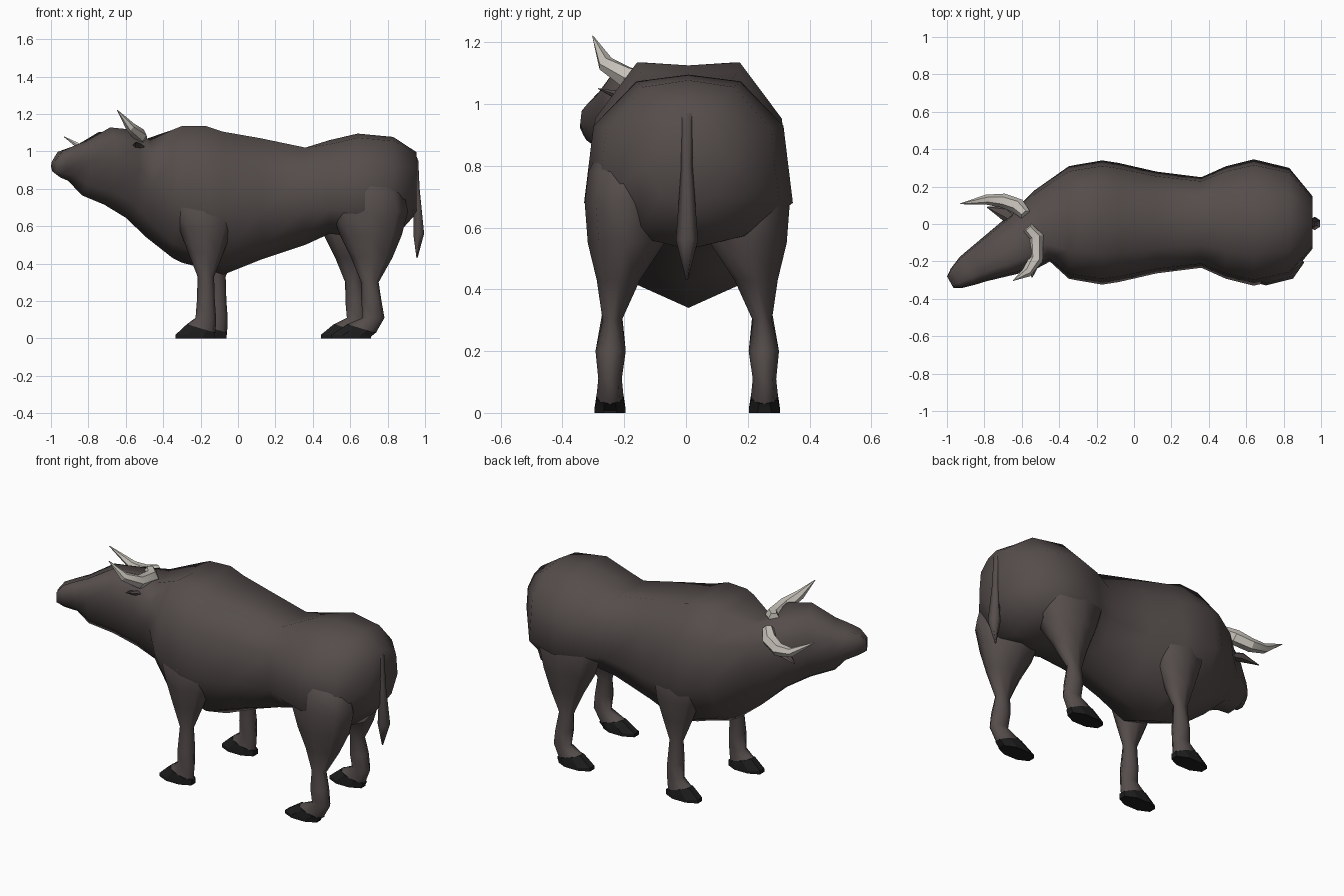
import bpy, bmesh, math
from mathutils import Vector


def material(name, rgb):
    m = bpy.data.materials.new(name)
    m.diffuse_color = (*rgb, 1)
    return m


HIDE = material("dark brown hide", (0.090, 0.074, 0.071))
HOOF = material("black hoof", (0.012, 0.012, 0.012))
HORN = material("pale horn", (0.56, 0.53, 0.48))


def loft(name, rings, mat, angle=75):
    """Skin a list of equal-length point rings and cap both ends."""
    bm = bmesh.new()
    loops = [[bm.verts.new(p) for p in ring] for ring in rings]
    n = len(loops[0])
    for a, b in zip(loops, loops[1:]):
        for i in range(n):
            bm.faces.new((a[i], a[(i + 1) % n], b[(i + 1) % n], b[i]))
    bm.faces.new(loops[0])
    bm.faces.new(loops[-1])
    bmesh.ops.recalc_face_normals(bm, faces=bm.faces)
    me = bpy.data.meshes.new(name)
    bm.to_mesh(me)
    bm.free()
    ob = bpy.data.objects.new(name, me)
    bpy.context.collection.objects.link(ob)
    me.materials.append(mat)
    bpy.ops.object.select_all(action='DESELECT')
    ob.select_set(True)
    bpy.context.view_layer.objects.active = ob
    bpy.ops.object.shade_smooth_by_angle(angle=math.radians(angle))
    return ob


def body_ring(x, y, w, top, mid, bot, yaw=0, roll=0):
    up, down = top - mid, mid - bot
    # the shoulders dip along the spine, the rump peaks there
    spine, flank = (up, up - 0.022) if x > 0.4 else (up - 0.01, up)
    half = [(0, spine), (0.5 * w, flank), (0.91 * w, 0.6 * up), (w, 0),
            (0.6 * w, -0.74 * down), (0, -down)]
    pts = half + [(-u, v) for u, v in half[-2:0:-1]]
    a = math.radians(yaw)
    return [(x - u * math.sin(a), y + u * math.cos(a), mid + v - roll * u) for u, v in pts]


def flat_ring(x, y, z, rx, ry, slope=0, n=8, phase=0.5):
    """Horizontal ring; slope lifts its front (-x) edge."""
    k = 1 / math.cos(math.pi / n) if phase else 1
    out = []
    for i in range(n):
        t = 2 * math.pi * (i + phase) / n
        dx = rx * k * math.cos(t)
        out.append((x + dx, y + ry * k * math.sin(t), z - slope * dx))
    return out


def tube(name, path, radii, mat, flat=1, n=6, angle=30):
    path = [Vector(p) for p in path]
    rings = []
    for i, p in enumerate(path):
        d = path[min(i + 1, len(path) - 1)] - path[max(i - 1, 0)]
        q = d.to_track_quat('Z', 'Y')
        rings.append([p + q @ Vector((radii[i] * math.cos(2 * math.pi * k / n),
                                      flat * radii[i] * math.sin(2 * math.pi * k / n), 0))
                      for k in range(n)])
    return loft(name, rings, mat, angle)


# Trunk, neck and the head turned towards the front, muzzle first
loft("body_and_head", [body_ring(*r) for r in (
    (-0.982, -0.312, 0.036, 0.955, 0.92, 0.885, 29, 0.1),
    (-0.95, -0.29, 0.06, 1.0, 0.93, 0.86, 29, 0.1),
    (-0.89, -0.25, 0.085, 1.025, 0.93, 0.835, 29, 0.2),
    (-0.835, -0.22, 0.098, 1.045, 0.93, 0.765, 29, 0.2),
    (-0.715, -0.16, 0.13, 1.115, 0.92, 0.715, 29, 0.2),
    (-0.60, -0.10, 0.16, 1.10, 0.88, 0.645, 27, 0.2),
    (-0.49, -0.01, 0.195, 1.06, 0.83, 0.54, 12, 0),
    (-0.35, 0.008, 0.30, 1.115, 0.74, 0.43),
    (-0.30, 0.008, 0.31, 1.135, 0.72, 0.405),
    (-0.17, 0.008, 0.332, 1.135, 0.68, 0.37),
    (-0.08, 0.008, 0.318, 1.105, 0.67, 0.34),
    (0.12, 0.008, 0.272, 1.07, 0.67, 0.42),
    (0.36, 0.008, 0.242, 1.02, 0.69, 0.50),
    (0.49, 0.008, 0.30, 1.06, 0.69, 0.56),
    (0.64, 0.008, 0.338, 1.095, 0.68, 0.54),
    (0.83, 0.008, 0.292, 1.077, 0.69, 0.53),
    (0.955, 0.008, 0.14, 0.995, 0.80, 0.67))], HIDE)

# Legs: height, x offset, y, half length, half width
FRONT = [(0.84, 0.0, 0.21, 0.08, 0.06), (0.70, -0.01, 0.225, 0.17, 0.10),
         (0.58, 0.0, 0.225, 0.14, 0.094), (0.46, 0.0, 0.232, 0.095, 0.066),
         (0.33, 0.0, 0.243, 0.044, 0.031),
         (0.20, 0.0, 0.248, 0.048, 0.049), (0.11, 0.0, 0.25, 0.055, 0.038)]
HIND = [(0.88, 0.0, 0.19, 0.08, 0.08), (0.78, 0.0, 0.205, 0.18, 0.115),
        (0.68, 0.0, 0.21, 0.205, 0.122),
        (0.55, 0.005, 0.198, 0.165, 0.124), (0.43, 0.01, 0.223, 0.11, 0.07),
        (0.30, 0.0, 0.243, 0.047, 0.031), (0.20, 0.008, 0.248, 0.054, 0.049),
        (0.11, 0.02, 0.25, 0.058, 0.038)]


def leg(name, x, side, rows, hoof_shift):
    rings = [flat_ring(x + dx, 0.004 + side * y, z, rx, ry, phase=0)
             for z, dx, y, rx, ry in rows]
    y = 0.004 + side * 0.25
    fetlock = flat_ring(x + 0.45 * hoof_shift, y, 0.052, 0.077, 0.044, 0.3, phase=0)
    loft(name + "_leg", rings + [fetlock], HIDE)
    loft(name + "_hoof", [flat_ring(x + 0.45 * hoof_shift, y, 0.053, 0.076, 0.043, 0.3),
                          flat_ring(x + hoof_shift, y, 0.014, 0.105, 0.05, 0.06),
                          flat_ring(x + hoof_shift, y, 0.0, 0.105, 0.05)], HOOF, 25)


leg("front_left", -0.172, -1, FRONT, -0.056)
leg("front_right", -0.110, 1, FRONT, -0.056)
leg("hind_left", 0.705, -1, HIND, -0.10)
leg("hind_right", 0.620, 1, HIND, -0.07)

# Tail hanging from the rump, with a tuft
loft("tail", [flat_ring(*r, n=6) for r in (
    (0.925, 0.003, 0.995, 0.02, 0.04), (0.946, 0.003, 0.95, 0.018, 0.018),
    (0.957, 0.003, 0.80, 0.014, 0.016), (0.966, 0.003, 0.56, 0.029, 0.031),
    (0.957, 0.003, 0.43, 0.003, 0.003))], HIDE)

# Horns
tube("left_horn", [(-0.57, -0.02, 1.08), (-0.525, -0.07, 1.065), (-0.525, -0.19, 1.085),
                   (-0.575, -0.26, 1.13), (-0.645, -0.302, 1.22)],
     [0.03, 0.042, 0.038, 0.027, 0.002], HORN)
tube("right_horn", [(-0.58, 0.05, 1.05), (-0.62, 0.095, 1.01), (-0.70, 0.125, 0.98),
                    (-0.79, 0.13, 0.99), (-0.93, 0.108, 1.078)],
     [0.03, 0.042, 0.038, 0.027, 0.002], HORN)

# Ears
tube("left_ear", [(-0.56, -0.14, 0.99), (-0.535, -0.21, 1.025), (-0.545, -0.285, 1.05)],
     [0.025, 0.035, 0.003], HIDE, 0.5)
tube("right_ear", [(-0.62, 0.01, 0.94), (-0.69, 0.06, 0.93), (-0.785, 0.09, 0.905)],
     [0.025, 0.04, 0.003], HIDE, 0.5)
